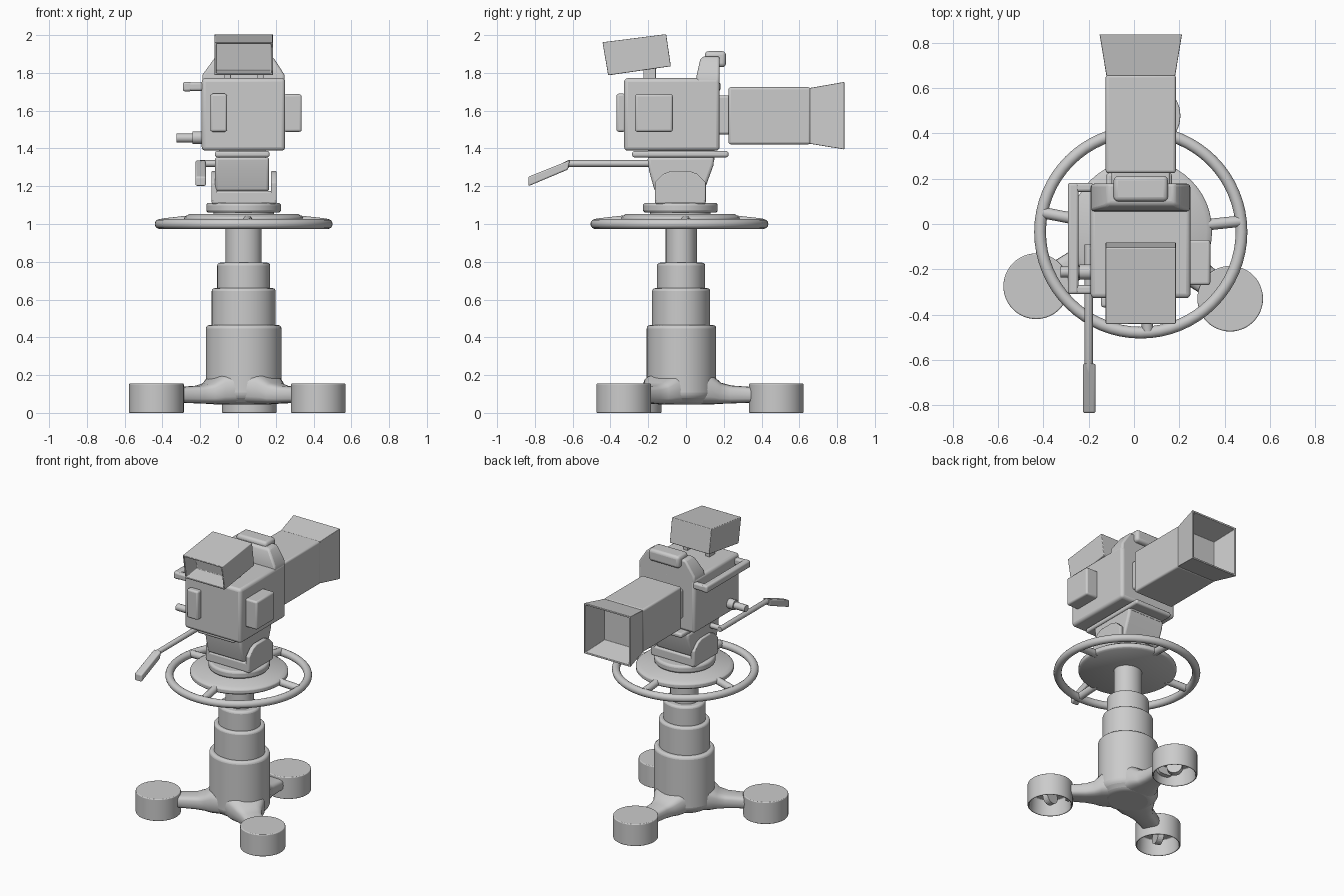
import bpy, bmesh
from math import cos, sin, pi, radians, atan2, hypot
from mathutils import Vector

if "Cube" in bpy.data.objects:
    bpy.data.objects.remove(bpy.data.objects["Cube"])

CX, CY = 0.03, -0.03          # pedestal axis


def finish(bm, name, bevel=0.0, segments=3):
    bmesh.ops.recalc_face_normals(bm, faces=bm.faces)
    me = bpy.data.meshes.new(name)
    bm.to_mesh(me)
    bm.free()
    ob = bpy.data.objects.new(name, me)
    bpy.context.collection.objects.link(ob)
    if bevel:
        m = ob.modifiers.new("bevel", 'BEVEL')
        m.width, m.segments, m.limit_method = bevel, segments, 'ANGLE'
        m.angle_limit = radians(35)
    bpy.ops.object.select_all(action='DESELECT')
    ob.select_set(True)
    bpy.context.view_layer.objects.active = ob
    bpy.ops.object.shade_smooth_by_angle(angle=radians(40))
    return ob


def loft(name, rings, bevel=0.0, rim=0.0, depth=(0, 0, 0)):
    """Skin rings of equal size, cap the ends; rim/depth hollow out the last cap."""
    bm = bmesh.new()
    vs = [[bm.verts.new(p) for p in r] for r in rings]
    n = len(vs[0])
    for a, b in zip(vs, vs[1:]):
        for i in range(n):
            bm.faces.new((a[i], a[(i + 1) % n], b[(i + 1) % n], b[i]))
    bm.faces.new(vs[0][::-1])
    cap = bm.faces.new(vs[-1])
    if rim:
        bmesh.ops.recalc_face_normals(bm, faces=bm.faces)
        bmesh.ops.inset_region(bm, faces=[cap], thickness=rim)
        new = bmesh.ops.extrude_discrete_faces(bm, faces=[cap])["faces"]
        bmesh.ops.translate(bm, verts=new[0].verts, vec=Vector(depth))
    return finish(bm, name, bevel)


def box(name, x, y, z, bevel=0.012):
    return loft(name, [[(x[0], y[0], h), (x[1], y[0], h), (x[1], y[1], h), (x[0], y[1], h)]
                       for h in z], bevel)


def side_prism(name, x0, x1, yz, bevel=0.012):
    return loft(name, [[(x, y, z) for y, z in yz] for x in (x0, x1)], bevel)


def y_quad(y, x0, x1, z0, z1):
    return [(x0, y, z0), (x1, y, z0), (x1, y, z1), (x0, y, z1)]


def lathe(name, profile, cx=CX, cy=CY, sy=1.0, bevel=0.0, n=48):
    return loft(name, [[(cx + r * cos(2 * pi * i / n), cy + sy * r * sin(2 * pi * i / n), z)
                        for i in range(n)] for r, z in profile], bevel)


def tube(name, pts, r, n=16):
    cu = bpy.data.curves.new(name, 'CURVE')
    cu.dimensions, cu.bevel_depth, cu.bevel_resolution, cu.use_fill_caps = '3D', r, 4, True
    sp = cu.splines.new('POLY')
    sp.points.add(len(pts) - 1)
    for p, c in zip(sp.points, pts):
        p.co = (*c, 1)
    ob = bpy.data.objects.new(name, cu)
    bpy.context.collection.objects.link(ob)
    return ob


# Telescopic column
lathe("column_lower", [(0.15, 0.045), (0.2, 0.09), (0.2, 0.465)], cy=-0.024, sy=0.92, bevel=0.018)
lathe("column_middle", [(0.169, 0.44), (0.169, 0.66)], cy=-0.026, sy=0.91, bevel=0.015)
lathe("column_upper", [(0.14, 0.64), (0.14, 0.795)], cy=-0.026, sy=0.91, bevel=0.015)
lathe("column_post", [(0.095, 0.77), (0.095, 1.02)], cy=-0.025, sy=0.87)

# Three legs with hollow wheel covers
for k, (px, py) in enumerate([(-0.432, -0.275), (0.425, -0.33), (0.06, 0.478)]):
    ang, dist = atan2(py - CY, px - CX), hypot(px - CX, py - CY)
    rings = []
    for d, w, z0, z1 in [(0.05, 0.15, 0.045, 0.22), (0.17, 0.12, 0.045, 0.2),
                         (0.215, 0.088, 0.048, 0.16), (0.27, 0.07, 0.05, 0.145),
                         (dist - 0.1, 0.06, 0.055, 0.135)]:
        ring = []
        for i in range(20):
            c, s = cos(i * pi / 10), sin(i * pi / 10)
            u = w * abs(c) ** 0.6 * (1 if c > 0 else -1)
            v = abs(s) ** 0.6 * (1 if s > 0 else -1)
            ring.append((CX + d * cos(ang) - u * sin(ang), CY + d * sin(ang) + u * cos(ang),
                         (z0 + z1) / 2 + v * (z1 - z0) / 2))
        rings.append(ring)
    loft(f"leg_{k}", rings)
    lathe(f"wheel_cover_{k}", [(0.128, 0.11), (0.134, 0.0), (0.145, 0.0), (0.145, 0.155)],
          px, py, bevel=0.012)
    w = Vector((cos(ang + 0.8), sin(ang + 0.8), 0)) * 0.02
    bpy.ops.mesh.primitive_cylinder_add(vertices=24, radius=0.05, depth=0.04,
                                        location=(px, py, 0.06),
                                        rotation=(pi / 2, 0, atan2(w.y, w.x)))
    bpy.context.object.name = f"wheel_{k}"

# Steering ring, disc and spokes
bpy.ops.mesh.primitive_torus_add(location=(CX, -0.035, 1.0), major_radius=0.445,
                                 minor_radius=0.026, major_segments=64, minor_segments=14)
bpy.context.object.name = "steering_ring"
bpy.ops.object.shade_smooth()
lathe("steering_disc", [(0.3, 1.0), (0.315, 1.01), (0.315, 1.035), (0.29, 1.052)], bevel=0.005)
for k, a in enumerate((6, 88, 169, 274)):
    a = radians(a)
    tube(f"spoke_{k}", [(CX + r * cos(a), CY - 0.004 + r * sin(a), z)
                        for r, z in ((0.28, 1.022), (0.44, 1.004))], 0.025)

# Pan and tilt head
lathe("head_neck", [(0.16, 1.04), (0.16, 1.075)])
lathe("head_disc", [(0.198, 1.06), (0.198, 1.112)], bevel=0.015)
box("cradle_base", (-0.14, 0.205), (-0.165, 0.105), (1.105, 1.175))
upright = [(-0.165, 1.12), (0.105, 1.12), (0.105, 1.22), (0.06, 1.265), (0.02, 1.28),
           (-0.08, 1.28), (-0.12, 1.265), (-0.165, 1.22)]
for side, x in (("left", -0.14), ("right", 0.175)):
    side_prism(f"cradle_{side}", x, x + 0.03, upright, 0.006)
side_prism("tilt_block", -0.122, 0.165, [(-0.205, 1.355), (-0.195, 1.28), (-0.165, 1.172),
                                         (0.095, 1.172), (0.145, 1.31), (0.15, 1.355)], 0.015)
box("mount_plate", (-0.122, 0.167), (-0.285, 0.225), (1.353, 1.386))
box("mount_spacer", (-0.1, 0.145), (-0.2, 0.15), (1.34, 1.41), 0)

# Pan handle
tube("pan_rod", [(-0.2, -0.09, 1.32), (-0.2, -0.62, 1.32), (-0.2, -0.7, 1.28)], 0.018)
tube("pan_rod_joint", [(-0.2, -0.11, 1.32), (-0.1, -0.11, 1.32)], 0.018)
side_prism("pan_grip", -0.226, -0.17, [(-0.835, 1.25), (-0.835, 1.2), (-0.625, 1.288),
                                       (-0.615, 1.338)], 0.008)

# Camera body with raised front ridge and carry handle
box("camera_body", (-0.192, 0.25), (-0.328, 0.178), (1.388, 1.772), 0.02)
loft("body_ridge", [[(x0, y0, z), (x1, y0, z), (x1, 0.178, z), (x0, 0.178, z)]
                    for x0, x1, y0, z in ((-0.19, 0.248, 0.055, 1.74), (-0.188, 0.246, 0.057, 1.79),
                                          (-0.13, 0.195, 0.075, 1.87),
                                          (-0.115, 0.178, 0.09, 1.888))], 0.012)
box("carry_handle", (-0.09, 0.15), (0.1, 0.212), (1.83, 1.915), 0.02)
box("side_box", (0.24, 0.337), (-0.27, -0.07), (1.488, 1.687))
box("front_box", (-0.146, -0.058), (-0.368, -0.32), (1.488, 1.69))

# Left side grab rail and knob
box("grab_rail", (-0.292, -0.245), (-0.31, 0.182), (1.702, 1.752), 0.012)
for k, y in enumerate((-0.31, 0.142)):
    box(f"rail_arm_{k}", (-0.28, -0.18), (y, y + 0.04), (1.705, 1.75), 0.012)
tube("knob_base", [(-0.24, -0.212, 1.457), (-0.18, -0.212, 1.457)], 0.034)
tube("knob", [(-0.325, -0.212, 1.455), (-0.22, -0.212, 1.455)], 0.024)

# Lens box with hollow flared hood
box("lens_mount", (-0.1, 0.16), (0.16, 0.24), (1.475, 1.68))
loft("lens_box", [y_quad(y, -0.125, 0.185, 1.422, 1.724) for y in (0.225, 0.66)], 0.012)
hood = [y_quad(0.655, -0.122, 0.182, 1.425, 1.72), y_quad(0.838, -0.152, 0.212, 1.395, 1.752)]
hood += [y_quad(0.838, -0.14, 0.2, 1.407, 1.74), y_quad(0.67, -0.108, 0.168, 1.44, 1.706)]
loft("lens_hood", hood, 0.003)

# Tilted viewfinder with recessed screen on two posts
loft("viewfinder", [[(x, y, z) for x, y, z in ((-0.125, a[0], a[1]), (0.185, a[0], a[1]),
                                               (0.185, b[0], b[1]), (-0.125, b[0], b[1]))]
                    for a, b in (((-0.08, 1.835), (-0.105, 2.005)),
                                 ((-0.412, 1.787), (-0.442, 1.962)))],
     0.008, rim=0.014, depth=(0, 0.12, 0.018))
for k, x in enumerate((-0.072, 0.1)):
    box(f"viewfinder_post_{k}", (x, x + 0.035), (-0.226, -0.16), (1.75, 1.85), 0.004)
